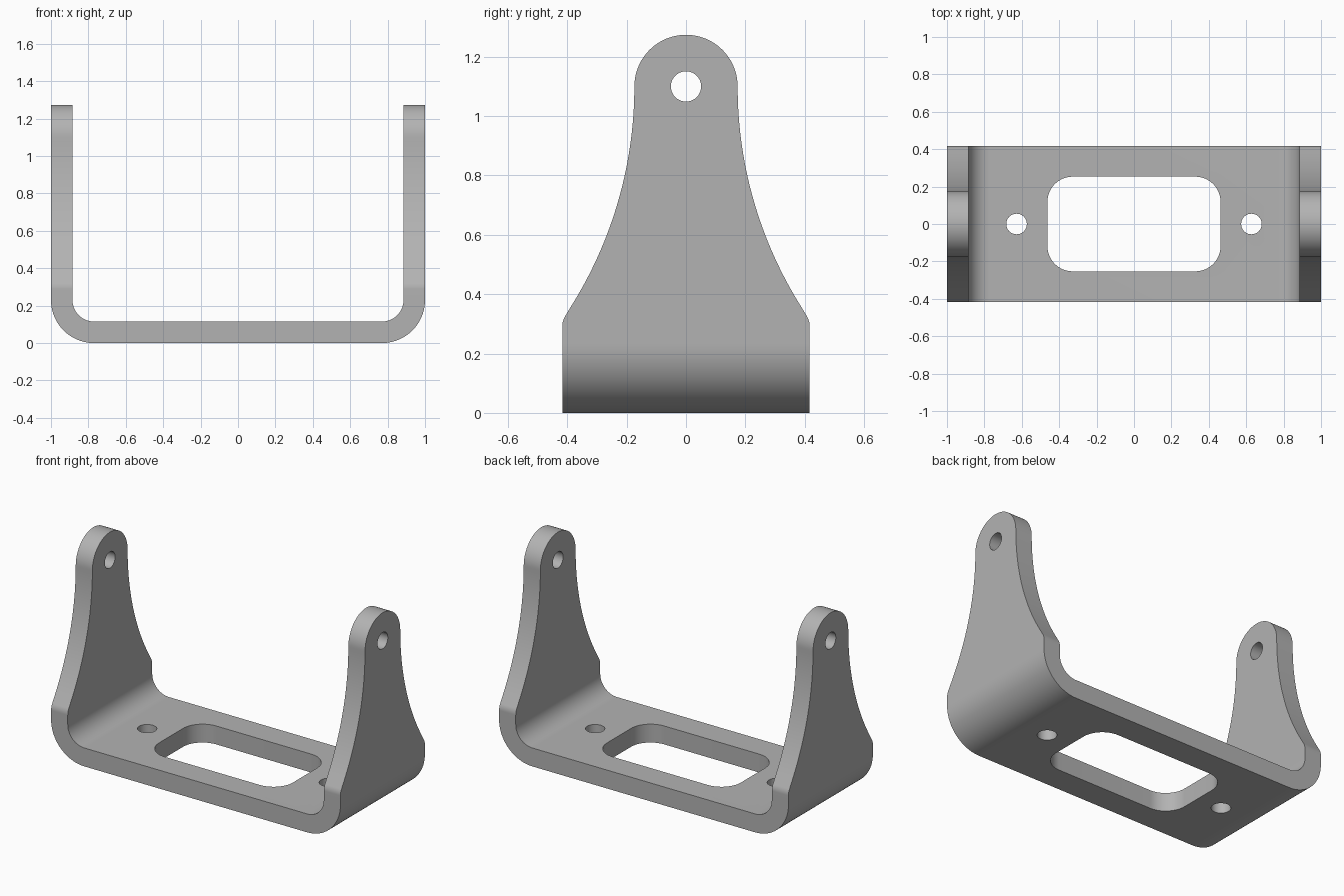
import bpy, bmesh
from math import cos, sin, pi, radians, asin
from mathutils import Vector

if "Cube" in bpy.data.objects:
    bpy.data.objects.remove(bpy.data.objects["Cube"], do_unlink=True)

HALF_WIDTH, HALF_DEPTH, THICK = 1.0, 0.417, 0.115
OUTER_BEND, INNER_BEND = 0.23, 0.115
EAR_Z, EAR_R = 1.1, 0.174
TOP = EAR_Z + EAR_R

metal = bpy.data.materials.new("plain grey metal")
metal.use_nodes = True
GREY = (0.45, 0.45, 0.45, 1)
metal.diffuse_color = GREY
metal.node_tree.nodes["Principled BSDF"].inputs["Base Color"].default_value = GREY


def arc(cx, cy, r, start, end, steps=16):
    """Points along a circular arc, angles in degrees."""
    angles = [radians(start + (end - start) * i / steps) for i in range(steps + 1)]
    return [(cx + r * cos(a), cy + r * sin(a)) for a in angles]


def circle(cx, cy, r, steps=48):
    return arc(cx, cy, r, 0, 360, steps)[:-1]


def prism(name, points, axis, low, high):
    """Extrude a closed 2D outline along the given axis."""
    place = {"x": lambda a, b, d: (d, a, b),
             "y": lambda a, b, d: (a, d, b),
             "z": lambda a, b, d: (a, b, d)}[axis]
    bm = bmesh.new()
    face = bm.faces.new([bm.verts.new(place(a, b, low)) for a, b in points])
    grown = bmesh.ops.extrude_face_region(bm, geom=[face])["geom"]
    bmesh.ops.translate(bm, vec=Vector(place(0, 0, high - low)),
                        verts=[v for v in grown if isinstance(v, bmesh.types.BMVert)])
    bmesh.ops.recalc_face_normals(bm, faces=bm.faces)
    mesh = bpy.data.meshes.new(name)
    bm.to_mesh(mesh)
    bm.free()
    obj = bpy.data.objects.new(name, mesh)
    bpy.context.collection.objects.link(obj)
    mesh.materials.append(metal)
    return obj


def combine(target, tool, operation):
    """Apply a boolean and discard the helper."""
    tool.hide_render = True
    bpy.context.view_layer.objects.active = target
    mod = target.modifiers.new(operation, "BOOLEAN")
    mod.operation, mod.solver, mod.object = operation, "EXACT", tool
    bpy.ops.object.modifier_apply(modifier=mod.name)
    bpy.data.objects.remove(tool, do_unlink=True)


def mirrored(points):
    """Close a right-hand half outline with its reflection."""
    return points + [(-a, b) for a, b in reversed(points)]


# Bent strip: U-shaped section run from front to back
right_half = arc(HALF_WIDTH - OUTER_BEND, OUTER_BEND, OUTER_BEND, -90, 0, 20)
right_half += [(HALF_WIDTH, TOP + 0.1), (HALF_WIDTH - THICK, TOP + 0.1)]
right_half += arc(HALF_WIDTH - THICK - INNER_BEND, THICK + INNER_BEND, INNER_BEND, 0, -90, 20)
bracket = prism("mounting_bracket", mirrored(right_half), "y", -HALF_DEPTH, HALF_DEPTH)

# Side silhouette: shoulder fillet, sweeping concave flank, round ear
shoulder_z, shoulder_r, flank_r = 0.29, 0.072, 1.394
sweep = 33.5
flank_end = 180 + sweep
half = [(HALF_DEPTH + 0.05, -0.1), (HALF_DEPTH + 0.05, 0.25), (HALF_DEPTH, 0.25)]
half += arc(HALF_DEPTH - shoulder_r, shoulder_z, shoulder_r, 0, sweep, 8)
half += arc(EAR_R + flank_r, EAR_Z, flank_r, flank_end, 180, 32)[1:]
half += arc(0, EAR_Z, EAR_R, 0, 90, 24)[1:-1]
silhouette = mirrored(half)
silhouette.insert(len(half), (0, TOP))
combine(bracket, prism("side_silhouette", silhouette, "x", -1.2, 1.2), "INTERSECT")

# Pivot holes through both ears
combine(bracket, prism("pivot_cutter", circle(0, EAR_Z, 0.051), "x", -1.2, 1.2), "DIFFERENCE")

# Screw holes in the base
for side in (-1, 1):
    combine(bracket, prism("screw_cutter", circle(side * 0.628, 0, 0.055), "z", -0.1, 0.2), "DIFFERENCE")

# Rounded rectangular window in the base
wx, wy, wr = 0.463, 0.253, 0.135
window = []
for i, (sx, sy) in enumerate([(1, 1), (-1, 1), (-1, -1), (1, -1)]):
    window += arc(sx * (wx - wr), sy * (wy - wr), wr, i * 90, i * 90 + 90)
combine(bracket, prism("window_cutter", window, "z", -0.1, 0.2), "DIFFERENCE")

# Smooth the bends, keep the cut edges crisp
bpy.ops.object.select_all(action="DESELECT")
bracket.select_set(True)
bpy.context.view_layer.objects.active = bracket
bpy.ops.object.shade_smooth_by_angle(angle=radians(25))
